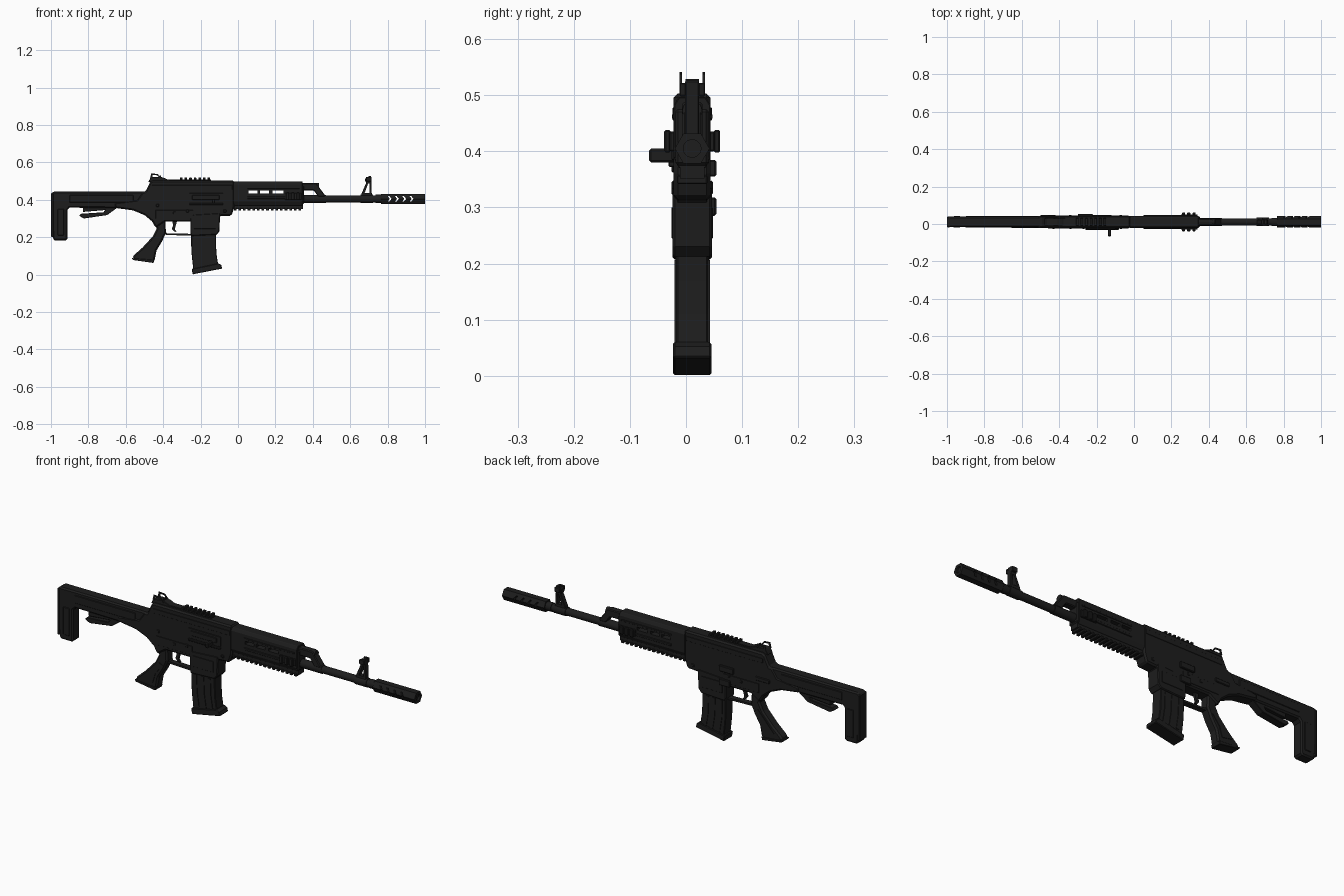
import bpy, bmesh, math
from mathutils import Vector

YC = 0.011  # centre plane of the body


def material(name, v):
    m = bpy.data.materials.new(name)
    m.diffuse_color = (v, v, v, 1)
    return m


BLACK = material("matte black", 0.0125)


def prism(name, pts, lo, hi, axis="y", bevel=0.0):
    """Extrude a closed profile: xz points along y, or yz points along x."""
    bm = bmesh.new()
    put = (lambda p, t: (p[0], t, p[1])) if axis == "y" else (lambda p, t: (t, p[0], p[1]))
    face = bm.faces.new([bm.verts.new(put(p, lo)) for p in pts])
    ext = bmesh.ops.extrude_face_region(bm, geom=[face])
    step = Vector((0, hi - lo, 0)) if axis == "y" else Vector((hi - lo, 0, 0))
    bmesh.ops.translate(bm, vec=step, verts=[v for v in ext["geom"] if isinstance(v, bmesh.types.BMVert)])
    bmesh.ops.recalc_face_normals(bm, faces=bm.faces)
    me = bpy.data.meshes.new(name)
    bm.to_mesh(me)
    bm.free()
    ob = bpy.data.objects.new(name, me)
    bpy.context.collection.objects.link(ob)
    me.materials.append(BLACK)
    if bevel:
        b = ob.modifiers.new("bevel", "BEVEL")
        b.width, b.segments, b.limit_method, b.angle_limit = bevel, 1, "ANGLE", math.radians(50)
    return ob


def slab(name, pts, half, bevel=0.0):
    return prism(name, pts, YC - half, YC + half, "y", bevel)


def box(name, x0, x1, y0, y1, z0, z1, bevel=0.0):
    return prism(name, [(x0, z0), (x1, z0), (x1, z1), (x0, z1)], y0, y1, "y", bevel)


def rod(name, x0, x1, r, z, sides=16, y=YC, turn=0.0):
    pts = [(y + r * math.cos(turn + i * math.tau / sides), z + r * math.sin(turn + i * math.tau / sides))
           for i in range(sides)]
    ob = prism(name, pts, x0, x1, "x")
    if sides > 8:
        bpy.context.view_layer.objects.active = ob
        ob.select_set(True)
        bpy.ops.object.shade_smooth_by_angle(angle=math.radians(35))
        ob.select_set(False)
    return ob


def cut(ob, cutter):
    cutter.hide_render = True
    cutter.hide_set(True)
    m = ob.modifiers.new("cut", "BOOLEAN")
    m.object, m.solver = cutter, "EXACT"


def both_sides(name, x0, x1, z0, z1, half, thick, bevel=0.0):
    for side, tag in ((-1, "right"), (1, "left")):
        a, b = sorted((YC + side * (half - 0.002), YC + side * (half + thick)))
        box(f"{name}_{tag}", x0, x1, a, b, z0, z1, bevel)


# Stock with butt, cheek panels and adjusting lever
slab("stock", [(-1, .43), (-.99, .443), (-.49, .443), (-.49, .36), (-.65, .355), (-.9, .358), (-.912, .345),
               (-.912, .19), (-.92, .182), (-.985, .182), (-.99, .2), (-1, .36)], .028, .007)
both_sides("stock_panel", -.9, -.56, .385, .425, .028, .003, .002)
both_sides("butt_panel", -.965, -.93, .21, .35, .028, .003, .002)
box("butt_pad", -1, -.985, YC - .03, YC + .03, .20, .435, .004)
slab("stock_lever", [(-.85, .315), (-.825, .30), (-.70, .318), (-.645, .358), (-.83, .358), (-.83, .335),
                     (-.71, .345), (-.72, .333), (-.84, .325)], .02, .002)

# Receiver
receiver = slab("receiver", [(-.51, .443), (-.495, .443), (-.47, .495), (-.455, .503), (-.02, .503), (-.02, .36),
                             (-.035, .315), (-.10, .312), (-.10, .283), (-.39, .283), (-.44, .25), (-.46, .285),
                             (-.50, .318), (-.56, .343), (-.66, .357), (-.66, .385), (-.54, .40)], .033, .009)
both_sides("receiver_panel", -.46, -.03, .455, .478, .033, .002, .001)
both_sides("receiver_ledge", -.44, -.24, .30, .345, .033, .002, .001)
for i, (x, z) in enumerate([(-.43, .37), (-.34, .33), (-.27, .34), (-.07, .34)]):
    both_sides(f"pin_{i}", x - .008, x + .008, z - .008, z + .008, .033, .004, .003)
box("ejection_port", -.26, -.08, YC - .037, YC - .03, .385, .435, .001)
box("bolt", -.245, -.10, YC - .04, YC - .03, .40, .425, .002)
box("bolt_track", -.26, -.08, YC - .042, YC - .03, .372, .382, .002)
box("charging_handle", -.14, -.122, -.066, YC - .03, .38, .405, .004)
box("selector", -.30, -.22, YC + .03, YC + .043, .355, .385, .003)
box("magazine_release", -.28, -.22, YC + .03, YC + .043, .285, .318, .003)
box("rear_latch", -.50, -.42, YC + .03, YC + .038, .36, .38, .003)

# Magazine well
slab("magazine_well", [(-.255, .32), (-.255, .225), (-.25, .207), (-.115, .213), (-.10, .23), (-.095, .33)],
     .035, .004)
both_sides("well_panel", -.235, -.12, .245, .30, .035, .002, .001)

# Curved magazine with ribs and floor plate
slab("magazine", [(-.25, .25), (-.25, .15), (-.247, .10), (-.238, .02), (-.105, .045), (-.115, .11),
                  (-.118, .17), (-.118, .25)], .0285, .003)
for x in (-.222, -.182, -.145):
    for side in (-1, 1):
        y = YC + side * .029
        prism("magazine_rib", [(x - .010, .206), (x - .008, .12), (x + .004, .045), (x + .018, .048),
                               (x + .007, .12), (x + .004, .206)], y - .0025, y + .0025)
slab("magazine_floor", [(-.248, .03), (-.242, 0), (-.235, .003), (-.085, .032), (-.09, .052), (-.105, .06)],
     .034, .003)

# Pistol grip
slab("grip", [(-.45, .30), (-.435, .245), (-.455, .205), (-.51, .145), (-.555, .105), (-.565, .09), (-.555, .08),
              (-.455, .064), (-.445, .08), (-.435, .13), (-.405, .18), (-.385, .225), (-.39, .30)], .026, .008)
slab("grip_cap", [(-.568, .088), (-.562, .078), (-.452, .062), (-.447, .078)], .028, .002)
for side in (-1, 1):
    y = YC + side * .026
    prism("grip_panel", [(-.52, .11), (-.465, .10), (-.45, .15), (-.41, .20), (-.43, .21)], y - .003, y + .003)

# Trigger and guard
slab("trigger_guard", [(-.40, .225), (-.385, .212), (-.25, .208), (-.25, .218), (-.38, .221), (-.392, .235)], .014)
slab("trigger", [(-.352, .29), (-.347, .262), (-.354, .245), (-.342, .23), (-.328, .228), (-.338, .243),
                 (-.332, .265), (-.325, .29)], .006)

# Handguard with vent slots through both sides
guard = prism("handguard", [(YC + s * y, z) for s, y, z in
              [(-1, .024, .497), (1, .024, .497), (1, .033, .482), (1, .033, .39), (1, .024, .37),
               (-1, .024, .37), (-1, .033, .39), (-1, .033, .482)]], -.025, .345, "x", .002)
for i, x in enumerate((.055, .117, .185)):
    w = .05 if i < 2 else .058
    cut(guard, box("vent_cutter", x, x + w, -.1, .12, .434, .449))
both_sides("handguard_rib_low", .05, .33, .405, .417, .033, .004, .002)
both_sides("handguard_rib_high", .05, .33, .458, .466, .033, .003, .001)
both_sides("side_rail", .25, .34, .40, .435, .033, .007, .002)
for i in range(3):
    both_sides("side_rail_tooth", .256 + i * .028, .274 + i * .028, .398, .438, .04, .010, .003)
box("handguard_cap", .335, .352, YC - .03, YC + .03, .375, .475, .005)

# Toothed rails below the handguard and on the receiver
box("lower_rail", -.025, .347, YC - .022, YC + .022, .352, .375)
for i in range(15):
    x = -.022 + i * .0247
    box("lower_rail_tooth", x, x + .014, YC - .027, YC + .027, .342, .357, .002)
box("top_rail", -.44, -.145, YC - .016, YC + .016, .495, .509)
for i in range(7):
    x = -.31 + i * .0245
    box("top_rail_tooth", x, x + .014, YC - .021, YC + .021, .507, .519, .002)

# Rear sight with two wings
slab("rear_sight_base", [(-.48, .495), (-.465, .522), (-.41, .522), (-.385, .513), (-.36, .50)], .02, .002)
for s in (-1, 1):
    y = YC + s * .0205
    prism("rear_sight_wing", [(-.47, .515), (-.464, .541), (-.43, .538), (-.41, .515), (-.418, .515),
                              (-.434, .531), (-.456, .533), (-.459, .515)], y - .002, y + .002)
box("rear_sight_notch", -.42, -.413, YC - .012, YC + .012, .515, .529)

# Gas block
gas = slab("gas_block", [(.34, .488), (.42, .488), (.435, .465), (.465, .425), (.465, .415), (.43, .415),
                         (.405, .45), (.34, .45)], .018, .004)
rod("gas_tube", .34, .432, .018, .472, 12)

# Barrel
rod("barrel", .30, .80, .0185, .405)
rod("barrel_collar", .34, .47, .0215, .405)
rod("muzzle_collar", .735, .77, .022, .405)

# Front sight
sight = slab("front_sight", [(.655, .41), (.66, .432), (.685, .49), (.68, .50), (.68, .515), (.695, .515),
                             (.697, .526), (.712, .526), (.716, .41)], .0125, .002)
cut(sight, prism("sight_cutter", [(.677, .436), (.704, .436), (.704, .487), (.696, .487)], -.1, .12))
rod("front_sight_clamp", .655, .722, .0225, .405, 12)
for s in (-1, 1):
    y = YC + s * .017
    box("front_sight_ear", .685, .713, y - .006, y + .006, .498, .522, .002)

# Six-sided muzzle brake with chevron ports
brake = rod("muzzle_brake", .765, 1.0, .031, .405, 6)
for i in range(4):
    x = .80 + i * .039
    cut(brake, prism("port_cutter", [(x, .420), (x + .009, .420), (x + .021, .405), (x + .009, .390),
                                     (x, .390), (x + .011, .405)], -.1, .12))
cut(brake, rod("bore_cutter", .99, 1.1, .016, .405, 12))
# The barrel stops short of the ports, so they stay open
cut(bpy.data.objects["barrel"], box("barrel_end_cutter", .785, .9, -.1, .12, .3, .5))
